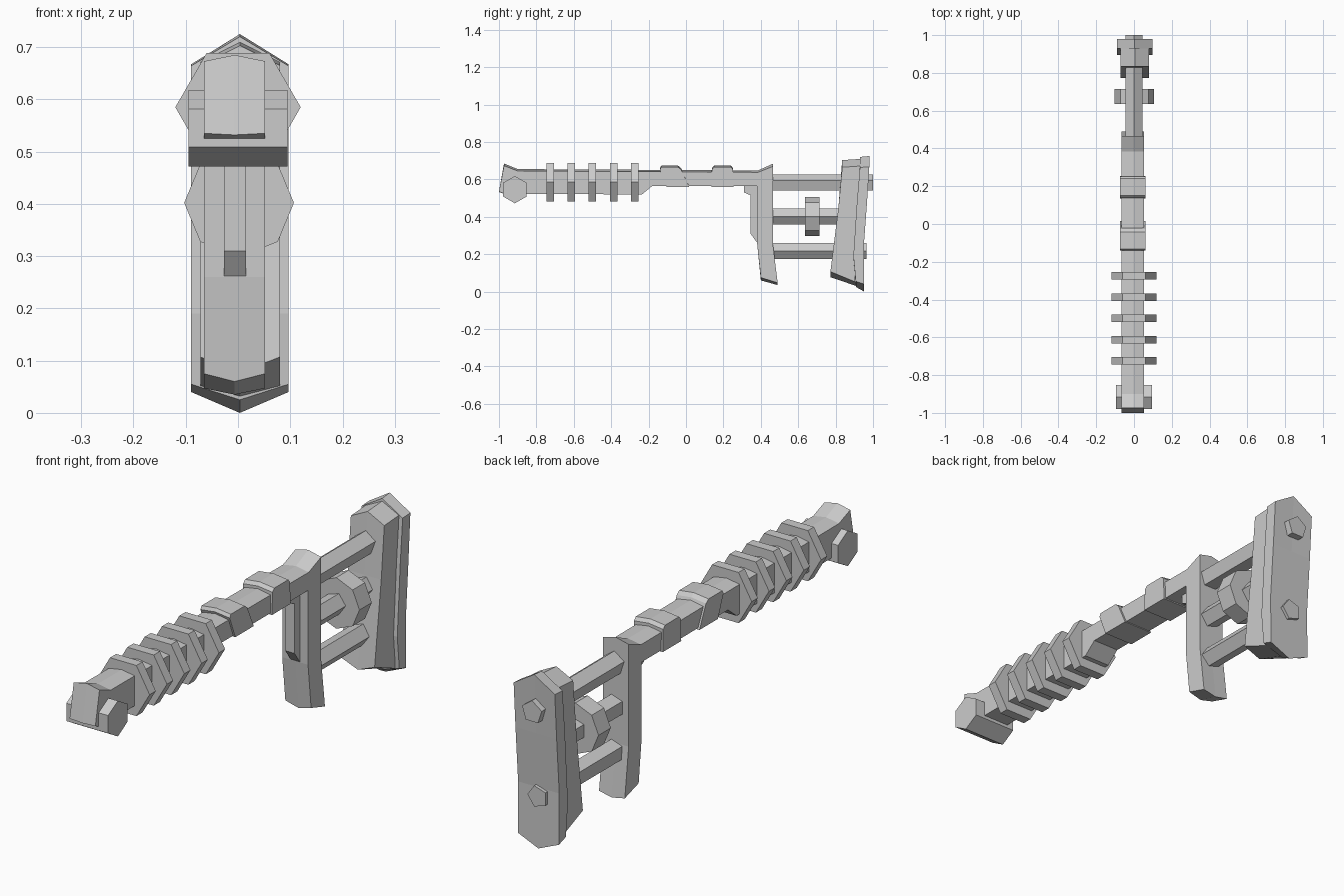
import bpy, bmesh, math

if "Cube" in bpy.data.objects:
    bpy.data.objects.remove(bpy.data.objects["Cube"])


def finish(name, bm):
    bmesh.ops.recalc_face_normals(bm, faces=bm.faces[:])
    mesh = bpy.data.meshes.new(name)
    bm.to_mesh(mesh)
    bm.free()
    ob = bpy.data.objects.new(name, mesh)
    bpy.context.collection.objects.link(ob)
    return ob


def ridged_plate(name, profile, x0, x1):
    """Side profile of (y, z, ridge lift) extruded across x, ridge at mid width."""
    bm = bmesh.new()
    xm = (x0 + x1) / 2
    rows = [[bm.verts.new((x, y, z + (lift if x == xm else 0)))
             for y, z, lift in profile] for x in (x0, xm, x1)]
    n = len(profile)
    for a, b in zip(rows, rows[1:]):
        for i in range(n):
            j = (i + 1) % n
            bm.faces.new((a[i], a[j], b[j], b[i]))
    bm.faces.new(rows[0])
    bm.faces.new(rows[2])
    return finish(name, bm)


def bar(name, sides, radius, axis, start, end, u, v, turn=0):
    """Polygonal bar along x or y; (u, v) is its centre on the other two axes."""
    bm = bmesh.new()
    rings = []
    for t in (start, end):
        ring = []
        for i in range(sides):
            a = math.radians(turn) + math.tau * i / sides
            p, q = u + radius * math.cos(a), v + radius * math.sin(a)
            ring.append(bm.verts.new((p, t, q) if axis == 'y' else (t, p, q)))
        rings.append(ring)
        bm.faces.new(ring)
    for i in range(sides):
        j = (i + 1) % sides
        bm.faces.new((rings[0][i], rings[0][j], rings[1][j], rings[1][i]))
    return finish(name, bm)


# Handle and fixed jaw in one piece
ridged_plate("handle_and_fixed_jaw", [
    (-1.0, .535, -.003), (-.973, .673, .012), (-.90, .645, .01), (.385, .638, .01),
    (.465, .67, .014), (.465, .25, 0), (.49, .047, -.012), (.40, .075, -.015),
    (.38, .26, 0), (.38, .565, 0), (-.18, .565, 0), (-.235, .52, 0),
    (-.97, .522, 0)], -.065, .052)

# Narrow brace under the handle
ridged_plate("jaw_brace", [
    (.31, .58, 0), (.31, .53, 0), (.345, .515, 0), (.345, .31, 0),
    (.385, .255, 0), (.40, .58, 0)], -.027, .015)

# Straight and slanted bands around the shaft
for name, y, slant in (("straight_band", .195, 0), ("slanted_band", -.065, .022)):
    ridged_plate(name, [
        (y - .06 + slant, .560, 0), (y - .057 - slant * .8, .652, .008),
        (y - .045 - slant, .665, .008), (y + .045 - slant, .665, .008),
        (y + .057 - slant * .8, .652, .008), (y + .06 + slant, .560, 0)],
        -.073, .060)

# Hexagonal grip rings and the cross bolt at the end
for i in range(5):
    y = -.725 + i * .1125
    bar(f"grip_ring_{i + 1}", 6, .12, 'y', y - .02, y + .02, 0, .585)
bar("end_bolt", 6, .073, 'x', -.095, .095, -.915, .545, 30)

# Rods joining the jaws, and the adjusting nut
bar("upper_rod", 5, .047, 'y', .42, 1.0, 0, .579, 90)
bar("middle_rod", 5, .045, 'y', .42, .86, 0, .402)
bar("lower_rod", 5, .045, 'y', .42, .965, 0, .217)
bar("adjusting_nut", 8, .105, 'y', .635, .715, .002, .402)

# Sliding jaw: inner block and outer plate, with peaked ends
ridged_plate("sliding_jaw_block", [
    (.835, .665, .038), (.940, .672, .038), (.92, .48, 0), (.90, .19, 0),
    (.905, .052, -.02), (.772, .107, -.03), (.815, .45, 0)], -.072, .08)
ridged_plate("sliding_jaw_plate", [
    (.930, .664, .056), (.980, .667, .058), (.968, .48, 0), (.951, .25, 0),
    (.953, .04, -.04), (.908, .055, -.03), (.895, .19, 0), (.914, .48, 0)],
    -.09, .097)
